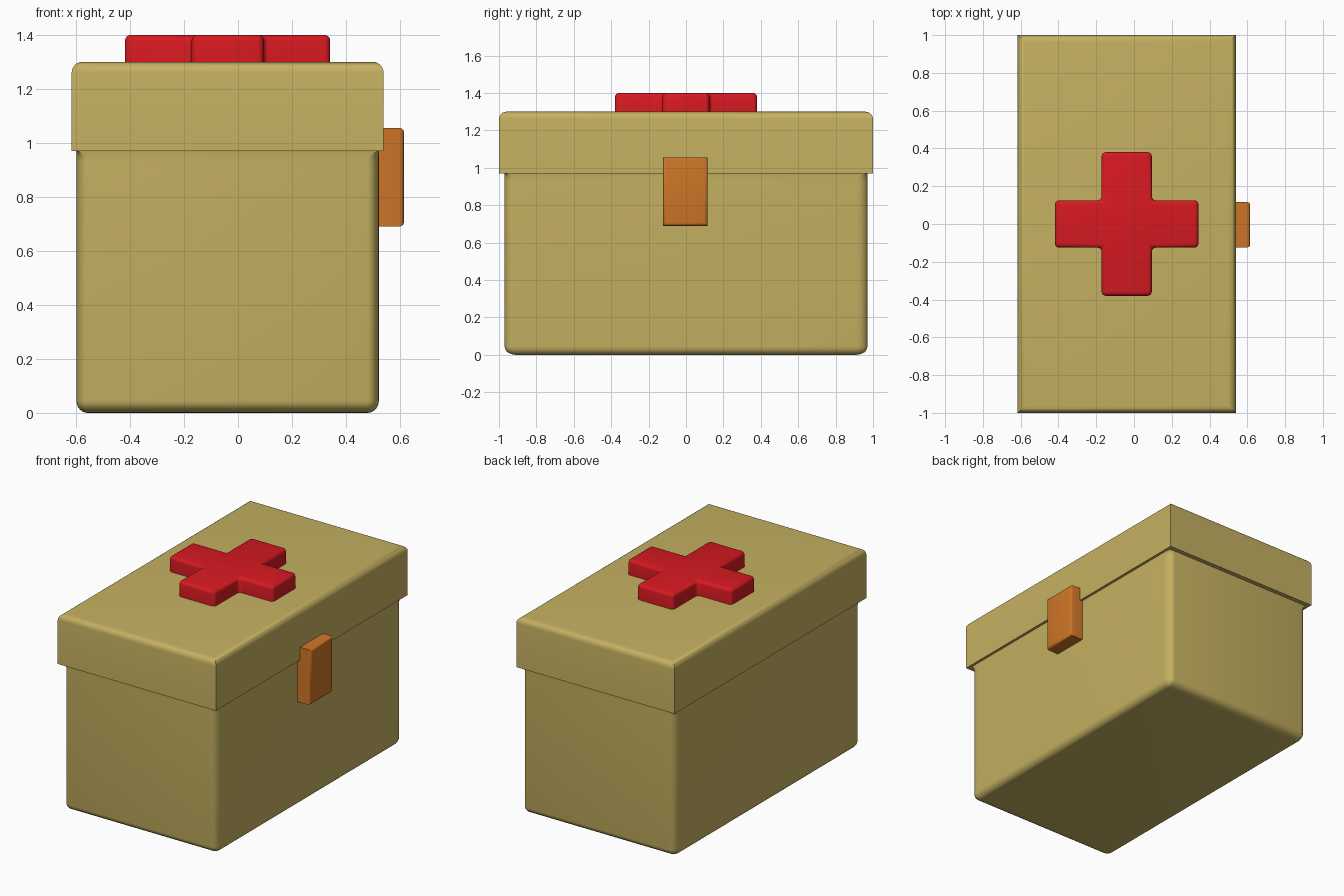
import bpy, bmesh, math

if "Cube" in bpy.data.objects:
    bpy.data.objects.remove(bpy.data.objects["Cube"])

def material(name, rgb):
    m = bpy.data.materials.new(name)
    m.diffuse_color = (*rgb, 1)
    m.use_nodes = True
    m.node_tree.nodes["Principled BSDF"].inputs["Base Color"].default_value = m.diffuse_color
    return m

TAN = material("tan", (0.56, 0.44, 0.12))
RED = material("red", (0.68, 0.01, 0.015))
ORANGE = material("orange", (0.62, 0.18, 0.02))

def finish(bm, name, mat):
    bmesh.ops.remove_doubles(bm, verts=bm.verts, dist=1e-5)
    bmesh.ops.recalc_face_normals(bm, faces=bm.faces)
    me = bpy.data.meshes.new(name)
    bm.to_mesh(me)
    bm.free()
    ob = bpy.data.objects.new(name, me)
    bpy.context.collection.objects.link(ob)
    me.materials.append(mat)
    bpy.ops.object.select_all(action='DESELECT')
    ob.select_set(True)
    bpy.context.view_layer.objects.active = ob
    bpy.ops.object.shade_smooth_by_angle(angle=math.radians(35))
    return ob

SEG = 6
CX = -0.0385  # centre of the box in x

def outline(hx, hy, rx, ry, z):
    """Rectangle with elliptical corners (sharp when the radii are zero)."""
    pts = []
    for q, (sx, sy) in enumerate(((1, 1), (-1, 1), (-1, -1), (1, -1))):
        for i in range(SEG + 1):
            a = math.pi / 2 * (q + i / SEG)
            pts.append((CX + sx * (hx - rx) + rx * math.cos(a),
                        sy * (hy - ry) + ry * math.sin(a), z))
    return pts

def loft(name, rings, mat, cap_start=False, cap_end=False):
    bm = bmesh.new()
    rows = [[bm.verts.new(p) for p in r] for r in rings]
    n = len(rows[0])
    for a, b in zip(rows, rows[1:]):
        for i in range(n):
            j = (i + 1) % n
            bm.faces.new((a[i], a[j], b[j], b[i]))
    if cap_start:
        bm.faces.new(rows[0])
    if cap_end:
        bm.faces.new(rows[-1])
    return finish(bm, name, mat)

steps = [math.pi / 2 * i / SEG for i in range(SEG + 1)]

# Body: rounded base and corners, flaring to square corners under the lid
BX, BY, RX, RY = 0.56, 0.97, 0.042, 0.06
rings = []
for t in steps:
    s = math.sin(t)
    rings.append(outline(BX - RX * (1 - s), BY - RY * (1 - s), RX * s, RY * s,
                         0.045 * (1 - math.cos(t))))
for t in steps:
    c = math.cos(t)
    rings.append(outline(BX, BY, RX * c, RY * c, 0.93 + 0.04 * math.sin(t)))
loft("box_body", rings, TAN, cap_start=True)

# Lid: overhanging ledge, square corners, rounded top edges
LX, LY, R = 0.5775, 1.0, 0.04
rings = [outline(BX, BY, 0, 0, 0.97), outline(LX, LY, 0, 0, 0.97)]
for t in steps:
    d = R * (1 - math.cos(t))
    rings.append(outline(LX - d, LY - d, 0, 0, 1.30 - R + R * math.sin(t)))
loft("box_lid", rings, TAN, cap_end=True)

# Raised cross on the lid
bm = bmesh.new()
w, v, h = 0.133, 0.125, 0.38
quarter = [(h, v), (w, v), (w, h)]
pts = []
for sx, sy in ((1, 1), (-1, 1), (-1, -1), (1, -1)):
    q = [(x * sx, y * sy) for x, y in quarter]
    pts += q if sx * sy > 0 else q[::-1]
face = bm.faces.new([bm.verts.new((CX + x, y, 1.29)) for x, y in pts])
top = bmesh.ops.extrude_face_region(bm, geom=[face])
bmesh.ops.translate(bm, vec=(0, 0, 0.11),
                    verts=[e for e in top["geom"] if isinstance(e, bmesh.types.BMVert)])
bmesh.ops.recalc_face_normals(bm, faces=bm.faces)
edges = [e for e in bm.edges if max(p.co.z for p in e.verts) > 1.35]
bmesh.ops.bevel(bm, geom=edges, offset=0.022, segments=4, profile=0.5, affect='EDGES')
finish(bm, "cross", RED)

# Latch on the right side
bm = bmesh.new()
bmesh.ops.create_cube(bm, size=1)
for p in bm.verts:
    p.co = (0.5625 + p.co.x * 0.105, -0.004 + p.co.y * 0.24, 0.8725 + p.co.z * 0.365)
edges = [e for e in bm.edges if min(p.co.x for p in e.verts) > 0.6]
bmesh.ops.bevel(bm, geom=edges, offset=0.017, segments=3, profile=0.5, affect='EDGES')
finish(bm, "latch", ORANGE)
